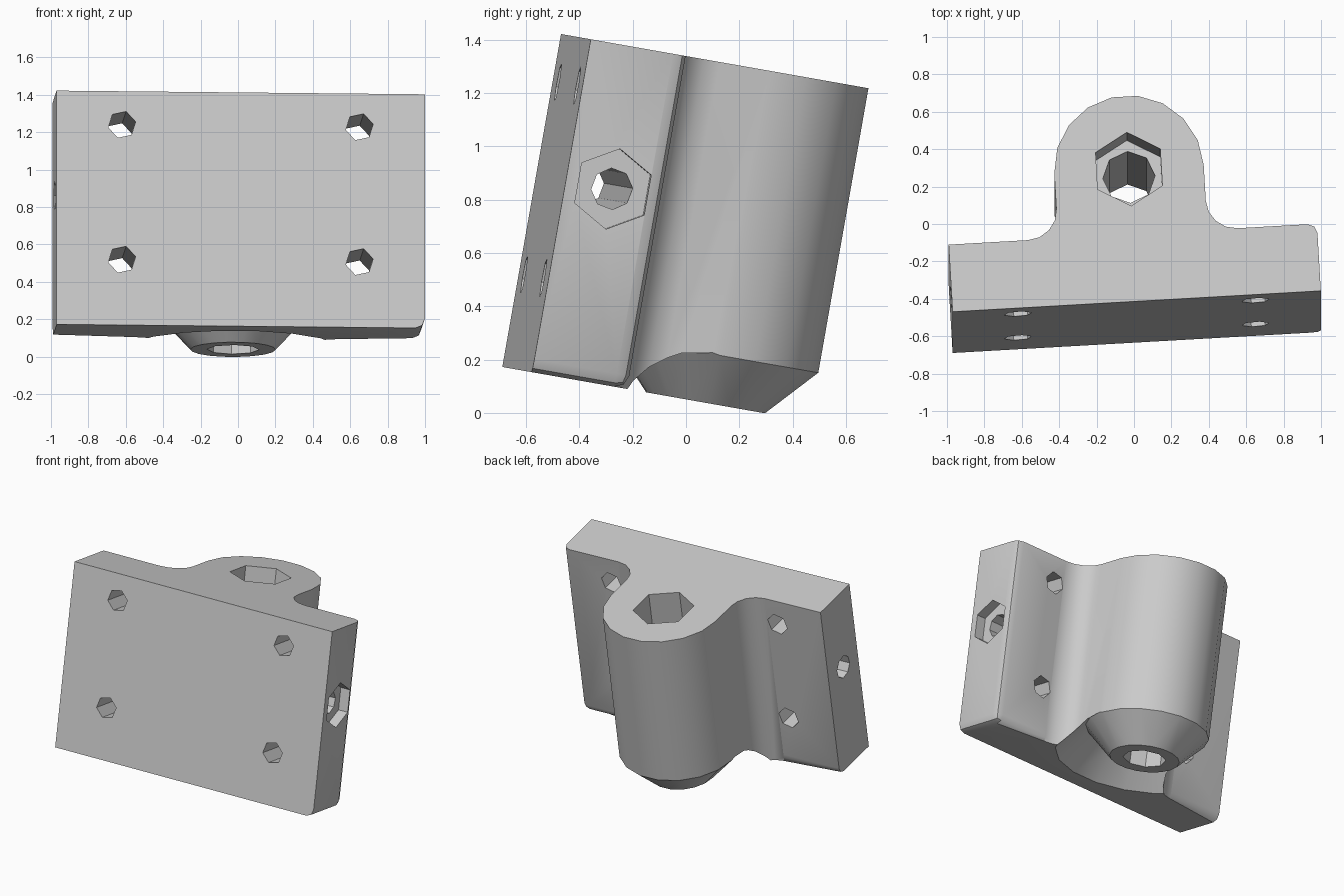
import bpy, bmesh, math
from math import sin, cos, pi, radians
from mathutils import Matrix, Vector

old = bpy.data.objects.get("Cube")
if old:
    bpy.data.objects.remove(old, do_unlink=True)

grey = bpy.data.materials.new("light grey")
grey.use_nodes = True
tone = (0.6, 0.6, 0.6, 1)
grey.diffuse_color = tone
grey.node_tree.nodes["Principled BSDF"].inputs["Base Color"].default_value = tone

BOTTOM, TOP = 0.05, 1.319
FRONT, BACK, HALF = -0.652, -0.287, 0.986
BOSS_Y, BOSS_R, FILLET = 0.067, 0.40, 0.16


def make_object(name, bm):
    bmesh.ops.recalc_face_normals(bm, faces=bm.faces[:])
    mesh = bpy.data.meshes.new(name)
    bm.to_mesh(mesh)
    bm.free()
    mesh.materials.append(grey)
    obj = bpy.data.objects.new(name, mesh)
    bpy.context.scene.collection.objects.link(obj)
    return obj


def arc(cx, cy, r, start, end, steps):
    angles = [radians(start + (end - start) * i / steps) for i in range(steps + 1)]
    return [(cx + r * cos(a), cy + r * sin(a)) for a in angles]


def drill(name, start, end, radius, sides, spin=0):
    """Prism cutter running between two points."""
    a, b = Vector(start), Vector(end)
    turn = (b - a).to_track_quat('Z', 'Y').to_matrix().to_4x4()
    bm = bmesh.new()
    bmesh.ops.create_cone(bm, cap_ends=True, segments=sides, radius1=radius,
                          radius2=radius, depth=(b - a).length,
                          matrix=Matrix.Translation((a + b) / 2) @ turn
                          @ Matrix.Rotation(spin, 4, 'Z'))
    return make_object(name, bm)


# Bracket outline: plate, concave fillets and round boss
right_fillet = arc(BOSS_R + FILLET, BACK + FILLET, FILLET, 270, 180, 4)
left_fillet = [(-x, y) for x, y in reversed(right_fillet)]
outline = [(-HALF, FRONT), (HALF, FRONT), (HALF, BACK)] + right_fillet
outline += arc(0, BOSS_Y, BOSS_R, 0, 180, 9) + left_fillet + [(-HALF, BACK)]

bm = bmesh.new()
base = bm.faces.new([bm.verts.new((x, y, BOTTOM)) for x, y in outline])
grown = bmesh.ops.extrude_face_region(bm, geom=[base])
bmesh.ops.translate(bm, vec=(0, 0, TOP - BOTTOM),
                    verts=[v for v in grown["geom"] if isinstance(v, bmesh.types.BMVert)])
bmesh.ops.recalc_face_normals(bm, faces=bm.faces[:])


# Softened plate edges: lower back, one end and its upright corner
def softened(edge):
    a, b = (v.co for v in edge.verts)
    low = max(a.z, b.z) < BOTTOM + 0.01
    at_back = max(abs(a.y - BACK), abs(b.y - BACK)) < 0.001
    at_end = min(a.x, b.x) > HALF - 0.001
    return (low and (at_back or at_end)) or (at_back and at_end)


bmesh.ops.bevel(bm, geom=[e for e in bm.edges if softened(e)], offset=0.05,
                offset_type='OFFSET', segments=2, profile=0.5, affect='EDGES')
bracket = make_object("mounting_bracket", bm)

# V-shaped ring that leaves the boss with a conical foot
bm = bmesh.new()
section = [(0.20, BOTTOM - 0.03), (0.405, 0.24), (0.61, BOTTOM - 0.03)]
sides = 18
rings = [[bm.verts.new((r * cos(2 * pi * i / sides), BOSS_Y + r * sin(2 * pi * i / sides), z))
          for i in range(sides)] for r, z in section]
for k in range(3):
    p, q = rings[k], rings[(k + 1) % 3]
    for i in range(sides):
        j = (i + 1) % sides
        bm.faces.new((p[i], p[j], q[j], q[i]))
cutters = [make_object("foot_groove_cutter", bm)]

# Boss bore with a hexagonal pocket at the top
cutters.append(drill("bore_cutter", (0, BOSS_Y, -0.2), (0, BOSS_Y, 1.2), 0.14, 8))
cutters.append(drill("bore_pocket_cutter", (0, BOSS_Y, 1.07), (0, BOSS_Y, 1.5), 0.2, 6))

# Four screw holes through the plate
for x in (-0.636, 0.636):
    for z in (0.406, 1.138):
        cutters.append(drill("screw_hole_cutter", (x, -0.9, z), (x, 0.2, z), 0.075, 6, 0.3))

# Long cross hole with a nut pocket at one end
cutters.append(drill("cross_hole_cutter", (-1.2, -0.472, 0.78), (1.2, -0.472, 0.78), 0.078, 8, 0.2))
pocket = drill("nut_pocket_cutter", (HALF - 0.07, -0.472, 0.78), (1.2, -0.472, 0.78), 0.153, 6)
# Point the pocket's corner upward
top_corner = max(v.co.z for v in pocket.data.vertices) - 0.78
if top_corner < 0.145:
    centre = Matrix.Translation((0, -0.472, 0.78))
    pocket.data.transform(centre @ Matrix.Rotation(pi / 6, 4, 'X') @ centre.inverted())
cutters.append(pocket)

# Cut everything, then bake the result
for cutter in cutters:
    cutter.hide_render = True
    mod = bracket.modifiers.new(cutter.name, 'BOOLEAN')
    mod.operation = 'DIFFERENCE'
    mod.solver = 'EXACT'
    mod.object = cutter
bpy.context.view_layer.update()
graph = bpy.context.evaluated_depsgraph_get()
baked = bpy.data.meshes.new_from_object(bracket.evaluated_get(graph))
bracket.modifiers.clear()
bracket.data = baked
for cutter in cutters:
    bpy.data.objects.remove(cutter, do_unlink=True)

# Lean the bracket back and turn it slightly
baked.transform(Matrix.Rotation(radians(-10), 4, 'X') @ Matrix.Rotation(radians(3.3), 4, 'Z')
                @ Matrix.Translation((-0.023, 0, 0)))

for obj in bpy.context.selected_objects:
    obj.select_set(False)
bracket.select_set(True)
bpy.context.view_layer.objects.active = bracket
bpy.ops.object.shade_smooth_by_angle(angle=radians(30))
